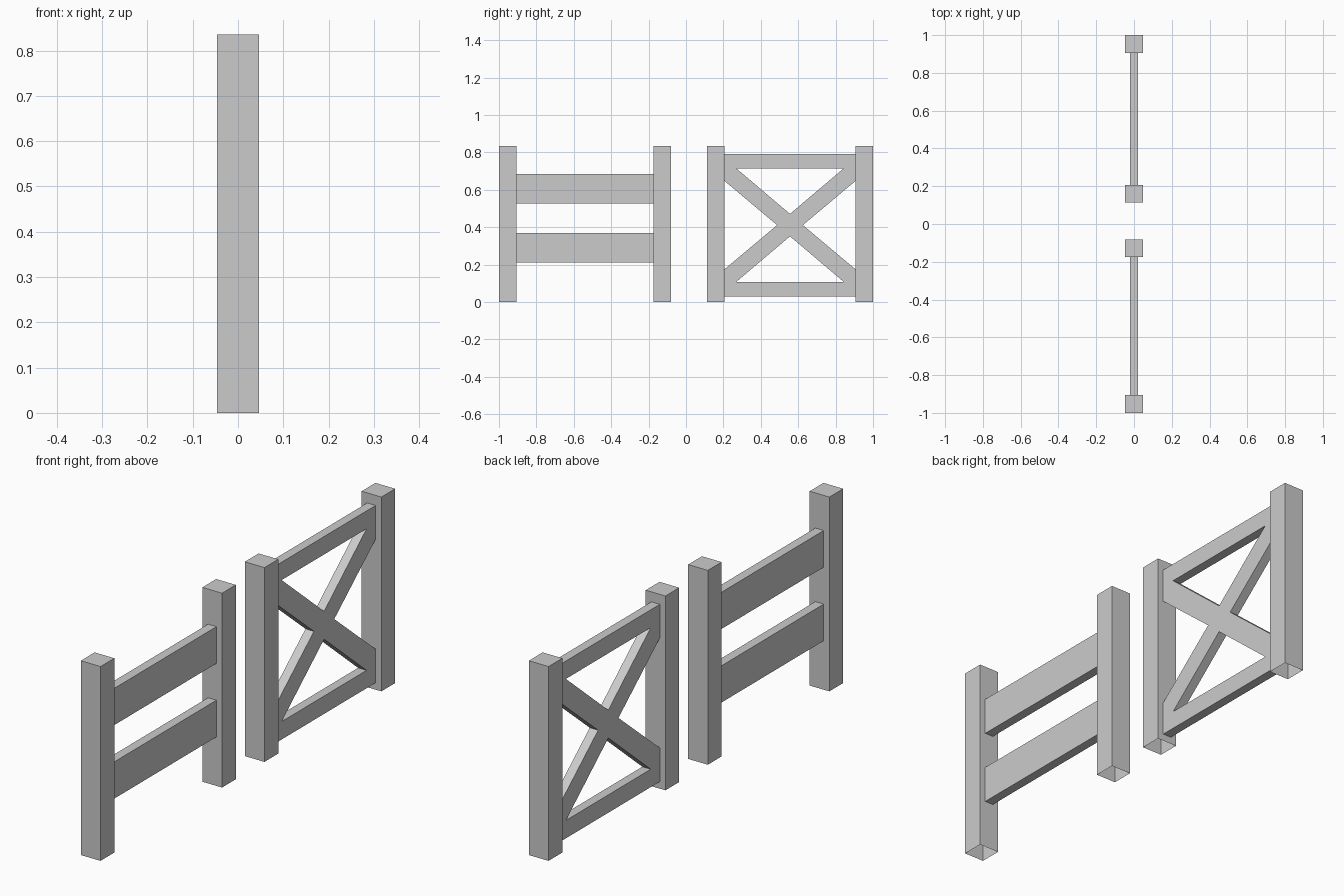
import bpy, bmesh
from math import radians
from mathutils import Vector

if "Cube" in bpy.data.objects:
    bpy.data.objects.remove(bpy.data.objects["Cube"])

POST, HEIGHT, HALF = 0.0935, 0.835, 0.02


def box(name, lo, hi, open_dirs=()):
    """Axis-aligned box, left open towards the given directions."""
    lo, hi = Vector(lo), Vector(hi)
    bm = bmesh.new()
    bmesh.ops.create_cube(bm, size=1)
    bm.normal_update()
    gone = [f for f in bm.faces if any(f.normal.dot(Vector(d)) > 0.9 for d in open_dirs)]
    bmesh.ops.delete(bm, geom=gone, context='FACES')
    for v in bm.verts:
        v.co = (lo + hi) / 2 + v.co * (hi - lo)
    mesh = bpy.data.meshes.new(name)
    bm.to_mesh(mesh)
    bm.free()
    obj = bpy.data.objects.new(name, mesh)
    bpy.context.collection.objects.link(obj)
    return obj


# Four square posts, open underneath
for name, y in (("fence_outer_post", -1), ("fence_inner_post", -0.175),
                ("gate_inner_post", 0.113), ("gate_outer_post", 1 - POST)):
    box(name, (-POST / 2, y, 0), (POST / 2, y + POST, HEIGHT), [(0, 0, -1)])

# Two wide fence boards, ends hidden against the posts
for name, z0, z1 in (("lower_board", 0.21, 0.368), ("upper_board", 0.526, 0.684)):
    box(name, (-HALF, -1 + POST, z0), (HALF, -0.175, z1), [(0, 1, 0), (0, -1, 0)])

# Cross-braced gate panel: one flat profile (y, z about the gate centre), extruded
MID_Y, MID_Z = 0.556, 0.411
w, h = 0.35, 0.381            # half size of the panel
end, rail = 0.236, 0.304      # brace end height, inner edge of the rails
outer = [(-w, -h), (w, -h), (w, -end), (0.069, 0), (w, end),
         (w, h), (-w, h), (-w, end), (-0.069, 0), (-w, -end)]
top_gap = [(0, 0.06), (-0.288, rail), (0.288, rail)]
bottom_gap = [(y, -z) for y, z in top_gap]

curve = bpy.data.curves.new("gate_panel", 'CURVE')
curve.dimensions = '2D'
curve.fill_mode = 'BOTH'
curve.extrude = HALF
for loop in (outer, top_gap, bottom_gap):
    spline = curve.splines.new('POLY')
    spline.points.add(len(loop) - 1)
    for p, (y, z) in zip(spline.points, loop):
        p.co = (y, z, 0, 1)
    spline.use_cyclic_u = True
panel = bpy.data.objects.new("gate_panel", curve)
bpy.context.collection.objects.link(panel)
panel.rotation_euler = (radians(90), 0, radians(90))
panel.location = (0, MID_Y, MID_Z)
bpy.context.view_layer.objects.active = panel
panel.select_set(True)
bpy.ops.object.convert(target='MESH')
bpy.ops.object.shade_flat()
